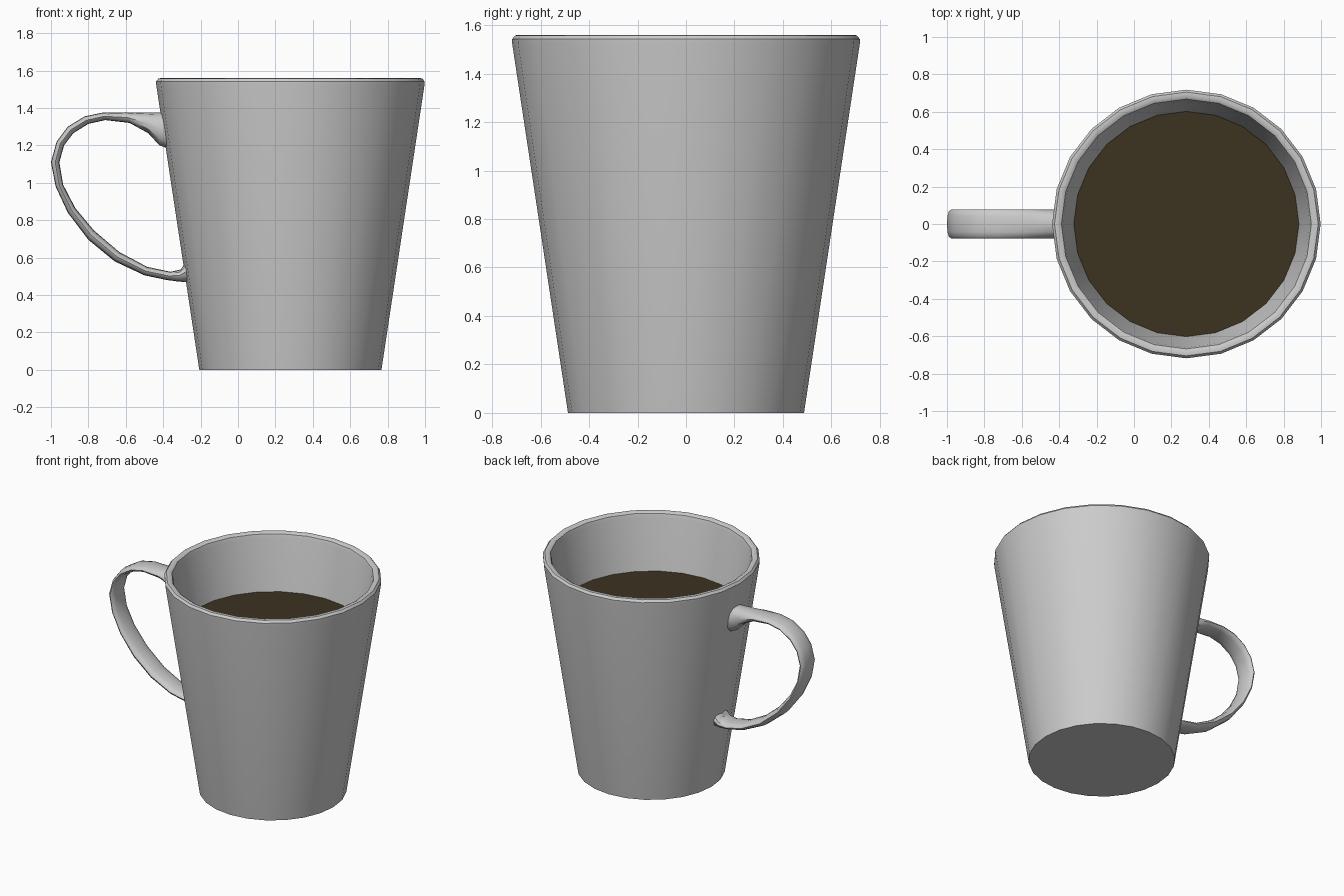
import bpy, math
from mathutils import Vector

if "Cube" in bpy.data.objects:
    bpy.data.objects.remove(bpy.data.objects["Cube"])

CX = 0.28      # axis of the cup
SIDES = 24


def make_object(name, verts, faces, angle=40):
    mesh = bpy.data.meshes.new(name)
    mesh.from_pydata(verts, [], faces)
    obj = bpy.data.objects.new(name, mesh)
    bpy.context.collection.objects.link(obj)
    bpy.ops.object.select_all(action='DESELECT')
    obj.select_set(True)
    bpy.context.view_layer.objects.active = obj
    bpy.ops.object.mode_set(mode='EDIT')
    bpy.ops.mesh.select_all(action='SELECT')
    bpy.ops.mesh.normals_make_consistent(inside=False)
    bpy.ops.object.mode_set(mode='OBJECT')
    bpy.ops.object.shade_smooth_by_angle(angle=math.radians(angle))
    return obj


def loft(name, rings):
    """Skin equal-sized closed rings and cap both ends."""
    n = len(rings[0])
    verts = [v for ring in rings for v in ring]
    faces = [(r * n + i, r * n + (i + 1) % n, (r + 1) * n + (i + 1) % n, (r + 1) * n + i)
             for r in range(len(rings) - 1) for i in range(n)]
    faces += [list(range(n))[::-1], list(range(len(verts) - n, len(verts)))]
    return make_object(name, verts, faces)


def circle(r, z):
    return [(CX + r * math.cos(math.tau * i / SIDES), r * math.sin(math.tau * i / SIDES), z)
            for i in range(SIDES)]


# Tapered cup: outer wall, rounded lip, inner wall, floor
profile = [(0.487, 0), (0.717, 1.522), (0.718, 1.542), (0.705, 1.558), (0.685, 1.56),
           (0.668, 1.55), (0.66, 1.525), (0.435, 0.06)]
loft("cup", [circle(r, z) for r, z in profile])

# Coffee surface
coffee = make_object("coffee", circle(0.602, 1.16), [list(range(SIDES))])
brown = bpy.data.materials.new("coffee_brown")
brown.diffuse_color = (0.045, 0.033, 0.015, 1)
brown.use_nodes = True
brown.node_tree.nodes["Principled BSDF"].inputs["Base Color"].default_value = brown.diffuse_color
coffee.data.materials.append(brown)

# Handle: outer and inner edge pairs (x, z) with an oval section between them
edges = [((-0.38, 1.375), (-0.365, 1.18)), ((-0.42, 1.375), (-0.42, 1.20)),
         ((-0.50, 1.375), (-0.48, 1.265)), ((-0.60, 1.377), (-0.58, 1.32)),
         ((-0.72, 1.376), (-0.71, 1.335)), ((-0.82, 1.355), (-0.80, 1.315)),
         ((-0.91, 1.30), (-0.88, 1.265)), ((-0.97, 1.22), (-0.93, 1.20)),
         ((-1.00, 1.11), (-0.955, 1.11)), ((-0.975, 0.98), (-0.935, 0.99)),
         ((-0.91, 0.84), (-0.87, 0.865)), ((-0.80, 0.695), (-0.77, 0.745)),
         ((-0.66, 0.58), (-0.635, 0.63)), ((-0.50, 0.505), (-0.485, 0.55)),
         ((-0.38, 0.48), (-0.36, 0.524)), ((-0.32, 0.472), (-0.305, 0.537)),
         ((-0.26, 0.468), (-0.265, 0.60))]


def section(outer, inner, n=12, half_width=0.077):
    a, b = Vector((outer[0], 0, outer[1])), Vector((inner[0], 0, inner[1]))
    mid, half = (a + b) / 2, (a - b) / 2
    ring = []
    for i in range(n):
        t = math.tau * i / n
        c, s = math.cos(t), math.sin(t)
        k = 0.85  # slightly squared oval
        ring.append(mid + half * math.copysign(abs(c) ** k, c)
                    + Vector((0, half_width * math.copysign(abs(s) ** k, s), 0)))
    return ring


loft("handle", [section(o, i) for o, i in edges])
